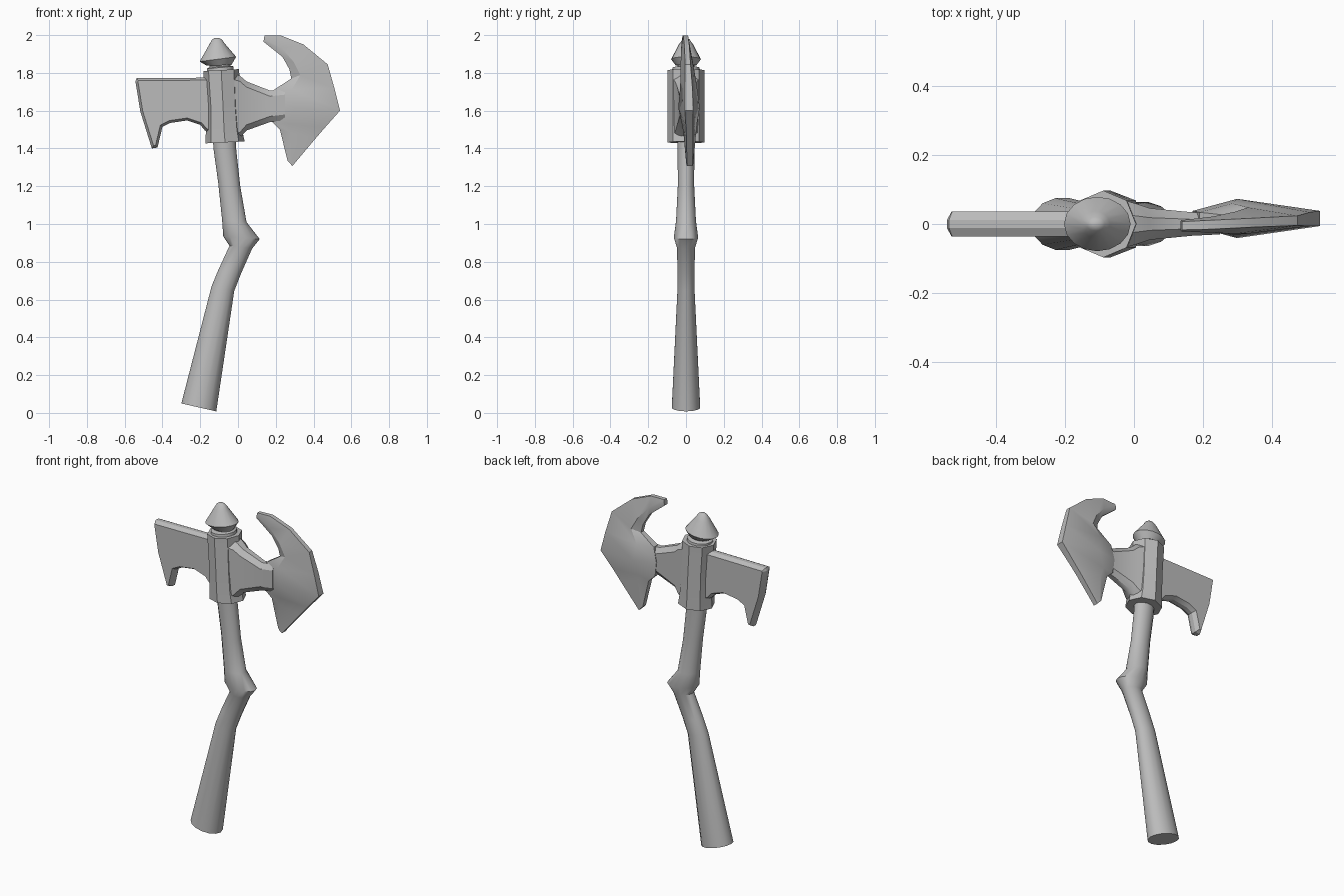
import bpy, bmesh, math

mat = bpy.data.materials.new("plain grey")
mat.diffuse_color = (0.5, 0.5, 0.5, 1)


def finish(name, bm, angle):
    bmesh.ops.recalc_face_normals(bm, faces=bm.faces)
    me = bpy.data.meshes.new(name)
    bm.to_mesh(me)
    bm.free()
    ob = bpy.data.objects.new(name, me)
    bpy.context.collection.objects.link(ob)
    me.materials.append(mat)
    bpy.ops.object.select_all(action='DESELECT')
    ob.select_set(True)
    bpy.context.view_layer.objects.active = ob
    bpy.ops.object.shade_smooth_by_angle(angle=math.radians(angle))
    return ob


def loft(name, rings, angle):
    """Skin a list of closed point rings and cap both ends."""
    bm = bmesh.new()
    rows = [[bm.verts.new(p) for p in r] for r in rings]
    n = len(rows[0])
    for a, b in zip(rows, rows[1:]):
        for i in range(n):
            j = (i + 1) % n
            bm.faces.new((a[i], a[j], b[j], b[i]))
    bm.faces.new(rows[0])
    bm.faces.new(rows[-1])
    return finish(name, bm, angle)


def tube(name, spans, sides, angle=40):
    """Elliptical rings given by left point, right point (front view) and y radius."""
    rings = []
    for xl, zl, xr, zr, ry in spans:
        ring = []
        for i in range(sides):
            a = 2 * math.pi * i / sides
            k = (1 + math.cos(a)) / 2
            ring.append((xl + (xr - xl) * k, ry * math.sin(a), zl + (zr - zl) * k))
        rings.append(ring)
    return loft(name, rings, angle)


def blade(name, sections, angle):
    """Lens sections from inner to outer edge: x, z, x, z, y centre, half depth, edge half depth, peak position."""
    rings = []
    for xa, za, xb, zb, yc, t, e, pk in sections:
        def at(k, y):
            return (xa + (xb - xa) * k, yc + y, za + (zb - za) * k)
        rings.append([at(0, -e), at(pk, -t), at(1, -e), at(1, e), at(pk, t), at(0, e)])
    return loft(name, rings, angle)


# Bent handle with a knuckle
tube("handle", [
    (-0.30, 0.05, -0.115, 0.008, 0.077),
    (-0.14, 0.67, -0.02, 0.645, 0.046),
    (-0.105, 0.755, 0.015, 0.735, 0.046),
    (-0.045, 0.885, 0.075, 0.87, 0.049),
    (-0.078, 0.935, 0.115, 0.92, 0.066),
    (-0.084, 1.02, 0.045, 1.01, 0.054),
    (-0.105, 1.22, 0.012, 1.20, 0.044),
    (-0.13, 1.40, -0.01, 1.40, 0.046),
    (-0.135, 1.50, -0.015, 1.50, 0.048)], 14)

# Eight-sided sleeve holding the blades
tube("sleeve", [
    (-0.172, 1.427, 0.035, 1.437, 0.097),
    (-0.170, 1.50, 0.022, 1.50, 0.097),
    (-0.170, 1.62, 0.012, 1.62, 0.097),
    (-0.184, 1.81, 0.006, 1.82, 0.097)], 8, 25)

# Collar, neck and pointed cap on top
tube("finial", [
    (-0.165, 1.80, -0.02, 1.80, 0.075),
    (-0.165, 1.822, -0.025, 1.835, 0.072),
    (-0.15, 1.83, -0.04, 1.838, 0.045),
    (-0.15, 1.842, -0.04, 1.845, 0.045),
    (-0.165, 1.838, -0.035, 1.842, 0.055),
    (-0.203, 1.86, -0.01, 1.885, 0.079),
    (-0.155, 1.945, -0.07, 1.955, 0.038),
    (-0.138, 1.975, -0.085, 1.977, 0.02),
    (-0.125, 1.985, -0.10, 1.985, 0.009)], 16, 45)

# Large crescent blade, from upper horn to lower point
blade("crescent_blade", [
    (0.135, 1.965, 0.14, 1.998, -0.005, 0.016, 0.012, 0.5),
    (0.235, 1.885, 0.225, 1.999, -0.002, 0.024, 0.013, 0.4),
    (0.272, 1.82, 0.347, 1.95, 0.004, 0.032, 0.013, 0.3),
    (0.282, 1.77, 0.475, 1.845, 0.010, 0.038, 0.014, 0.25),
    (0.19, 1.71, 0.51, 1.72, 0.014, 0.046, 0.020, 0.3),
    (0.17, 1.625, 0.54, 1.60, 0.016, 0.057, 0.022, 0.35),
    (0.18, 1.54, 0.46, 1.51, 0.018, 0.040, 0.018, 0.3),
    (0.222, 1.50, 0.41, 1.452, 0.020, 0.034, 0.017, 0.3),
    (0.262, 1.335, 0.288, 1.307, 0.020, 0.019, 0.015, 0.5)], 30)


def neck_ring(x, top, low, t):
    """Chamfered rectangular section for the blade neck."""
    c = 0.03
    return [(x, -t * .4, top), (x, -t, top - c), (x, -t, low + c), (x, -t * .4, low),
            (x, t * .4, low), (x, t, low + c), (x, t, top - c), (x, t * .4, top)]


# Neck joining the crescent to the sleeve
loft("blade_neck", [neck_ring(*s) for s in [
    (-0.04, 1.80, 1.44, 0.072), (0.01, 1.785, 1.455, 0.058), (0.045, 1.755, 1.495, 0.046),
    (0.17, 1.706, 1.54, 0.034), (0.25, 1.715, 1.55, 0.030)]], 30)

# Back blade: flat plate with a chamfered rim
outline = [(-0.12, 1.775), (-0.537, 1.772), (-0.543, 1.755), (-0.517, 1.595), (-0.456, 1.40),
           (-0.426, 1.405), (-0.40, 1.515), (-0.36, 1.535), (-0.27, 1.548), (-0.20, 1.525),
           (-0.175, 1.495), (-0.12, 1.47)]
bm = bmesh.new()
rows = [[bm.verts.new((x, y, z)) for x, z in outline] for y in (-0.012, 0.012)]
caps = [bm.faces.new(rows[0]), bm.faces.new(rows[1][::-1])]
for i in range(len(outline)):
    j = (i + 1) % len(outline)
    bm.faces.new((rows[0][j], rows[0][i], rows[1][i], rows[1][j]))
bmesh.ops.recalc_face_normals(bm, faces=bm.faces)
bmesh.ops.inset_individual(bm, faces=caps, thickness=0.013, depth=0.024, use_even_offset=True)
finish("back_blade", bm, 25)
